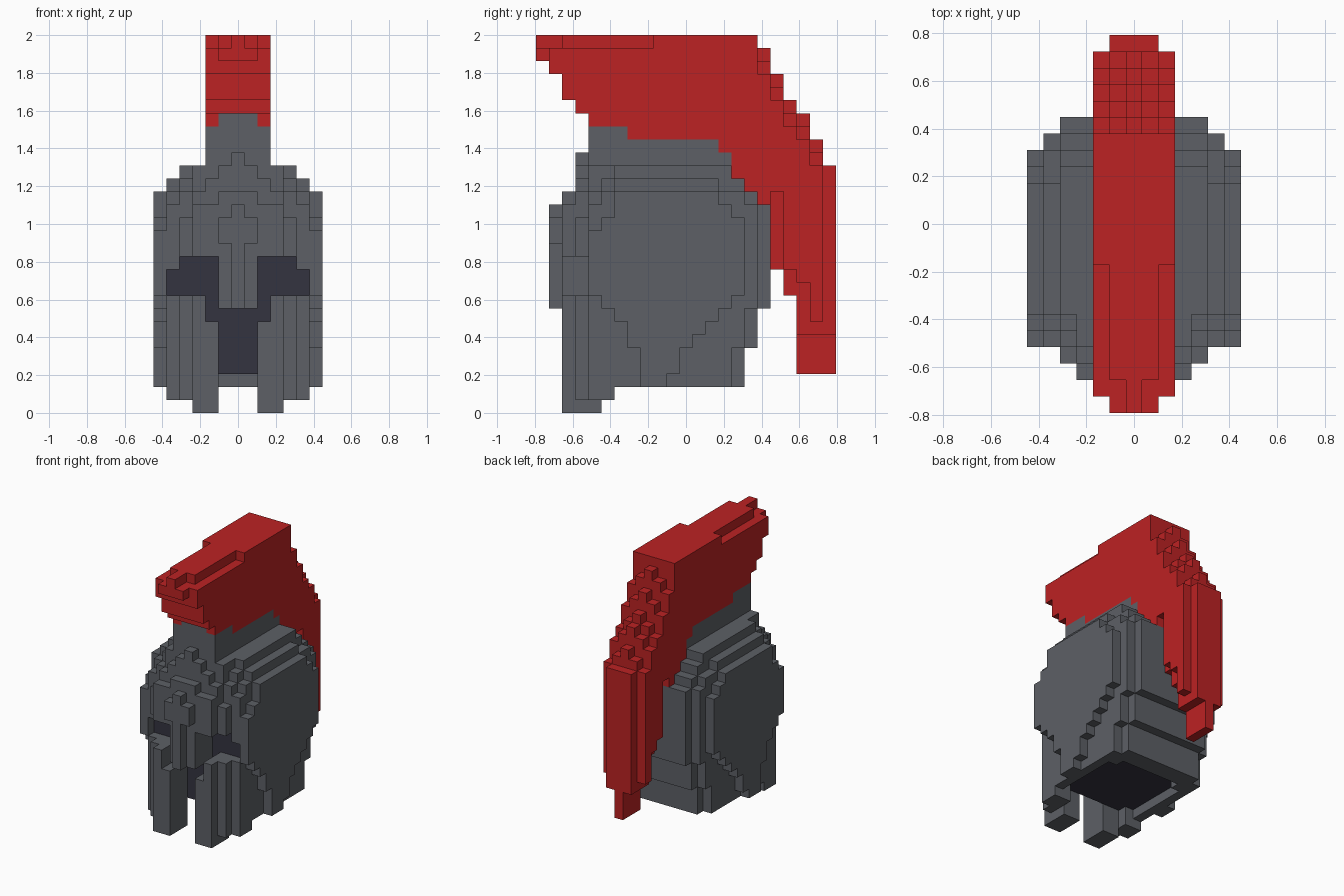
import bpy, bmesh
from mathutils import Vector

cube = bpy.data.objects.get("Cube")
if cube:
    bpy.data.objects.remove(cube, do_unlink=True)

U = 2 / 29          # block size
NX, NY, NZ = 6, 23, 29   # blocks: x from -6 to 6, y from 0 to 22, z from 0 to 28


def material(name, rgb):
    lin = [((c / 255 + 0.055) / 1.055) ** 2.4 for c in rgb]
    m = bpy.data.materials.new(name)
    m.use_nodes = True
    m.diffuse_color = (*lin, 1)
    bsdf = next(n for n in m.node_tree.nodes if n.type == 'BSDF_PRINCIPLED')
    bsdf.inputs["Base Color"].default_value = (*lin, 1)
    bsdf.inputs["Roughness"].default_value = 0.8
    return m


STEEL = material("steel grey", (93, 96, 102))
RED = material("crest red", (188, 34, 35))
DARK = material("dark lining", (52, 51, 64))

# Dome height for each row of blocks front to back, by distance from the middle
DOME = {
    2: [17, 17, 16, 16, 0, 0, 0],
    3: [20, 19, 18, 17, 15, 0, 0],
    4: [23, 23, 22, 19, 17, 16, 14],
    5: [23, 23, 22, 19, 18, 17, 15],
    6: [23, 23, 22, 19, 19, 18, 17],
    14: [20, 20, 20, 19, 19, 17, 16],
    15: [18, 18, 18, 18, 18, 17, 15],
    16: [17, 17, 17, 17, 17, 16, 0],
    17: [16, 16, 16, 16, 16, 0, 0],
}
for row in range(7, 14):
    DOME[row] = [21, 21, 21, 19, 19, 18, 17]

# Underside of the round side plate, rows 4 to 15
PLATE_LOW = [9, 8, 7, 5, 2, 2, 3, 5, 6, 7, 8, 9]

# Crest underside and top for each row front to back
CREST_LOW = [27, 26, 24, 23] + [22] * 3 + [21] * 7 + [20, 18, 17, 16, 11, 9, 3, 3, 3]
CREST_TOP = [29] * 17 + [28, 26, 24, 23, 21, 19]
CREST_SIDE_LOW = {18: 17, 19: 11, 20: 10, 21: 7}


def opening(a, j, k):
    """Eye slots, mouth gap and the hollow underneath."""
    if j < 5:
        if a <= 1 and k < 8:
            return True
        if a == 2 and 7 <= k <= 11:
            return True
        if a in (3, 4) and 9 <= k <= 11 or a == 5 and 9 <= k <= 10:
            # the outer corner of each slot is one block lower
            return True
    hollow = a <= 3 and 5 <= j < 14 or a <= 4 and 6 <= j < 13
    return hollow and k <= 2


def helmet_block(a, j, k):
    if j not in DOME or k >= DOME[j][a] or opening(a, j, k):
        return False
    if a == 6:
        return k >= PLATE_LOW[j - 4]
    # cheek guards hang lower than the back
    low = 2
    if j < 5:
        low = 0 if a <= 3 else 1
    elif j == 5 and a >= 2:
        low = 1
    # back wall steps outward as it rises
    back = j + (1 if a == 5 else 0)
    low = {16: 5, 17: 8}.get(back, low)
    return k >= low


def lining_block(a, j, k):
    if not 3 <= k <= 12:
        return False
    return a <= 4 and 5 <= j < 14 or a == 5 and 5 <= j < 15 and k in (9, 10)


def nose_block(a, j, k):
    return j == 1 and (a == 0 and 8 <= k < 16 or a == 1 and 13 <= k < 15)


def crest_block(a, j, k):
    if a > 2 or (a == 2 and j in (0, 22)):
        return False
    low, top = CREST_LOW[j], CREST_TOP[j]
    if a == 2:
        low = CREST_SIDE_LOW.get(j, low)
        if j < 9:
            top -= 1
    if a == 1:
        if j < 2:
            top -= 1
        if j >= 20:
            low = 6
    if 17 <= j < 22:
        top -= a
    return low <= k < top


# Sort every block into the part it belongs to
parts = {n: set() for n in ("nose_guard", "helmet_lining", "left_side_plate",
                            "right_side_plate", "helmet_shell", "crest")}
for i in range(-NX, NX + 1):
    for j in range(NY):
        for k in range(NZ):
            a = abs(i)
            if nose_block(a, j, k):
                name = "nose_guard"
            elif helmet_block(a, j, k):
                if lining_block(a, j, k):
                    name = "helmet_lining"
                elif a == 6:
                    name = "left_side_plate" if i > 0 else "right_side_plate"
                else:
                    name = "helmet_shell"
            elif crest_block(a, j, k):
                name = "crest"
            else:
                continue
            parts[name].add((i, j, k))

solid = set().union(*parts.values())


def build(name, blocks, mat):
    """Make a mesh of the exposed block faces of one part."""
    bm = bmesh.new()
    verts = {}

    def vert(p):
        key = tuple(p)
        if key not in verts:
            x, y, z = key
            verts[key] = bm.verts.new(((x - 0.5) * U, (y - NY / 2) * U, z * U))
        return verts[key]

    for b in sorted(blocks):
        for axis in range(3):
            for side in (0, 1):
                n = list(b)
                n[axis] += 2 * side - 1
                if tuple(n) in solid:
                    continue
                base = Vector(b)
                base[axis] += side
                u, v = Vector((0, 0, 0)), Vector((0, 0, 0))
                u[(axis + 1) % 3] = 1
                v[(axis + 2) % 3] = 1
                quad = [base, base + u, base + u + v, base + v]
                if side == 0:
                    quad.reverse()
                bm.faces.new([vert(p) for p in quad])
    mesh = bpy.data.meshes.new(name)
    bm.to_mesh(mesh)
    bm.free()
    mesh.materials.append(mat)
    bpy.context.scene.collection.objects.link(bpy.data.objects.new(name, mesh))


for name, blocks in parts.items():
    build(name, blocks, {"crest": RED, "helmet_lining": DARK}.get(name, STEEL))
